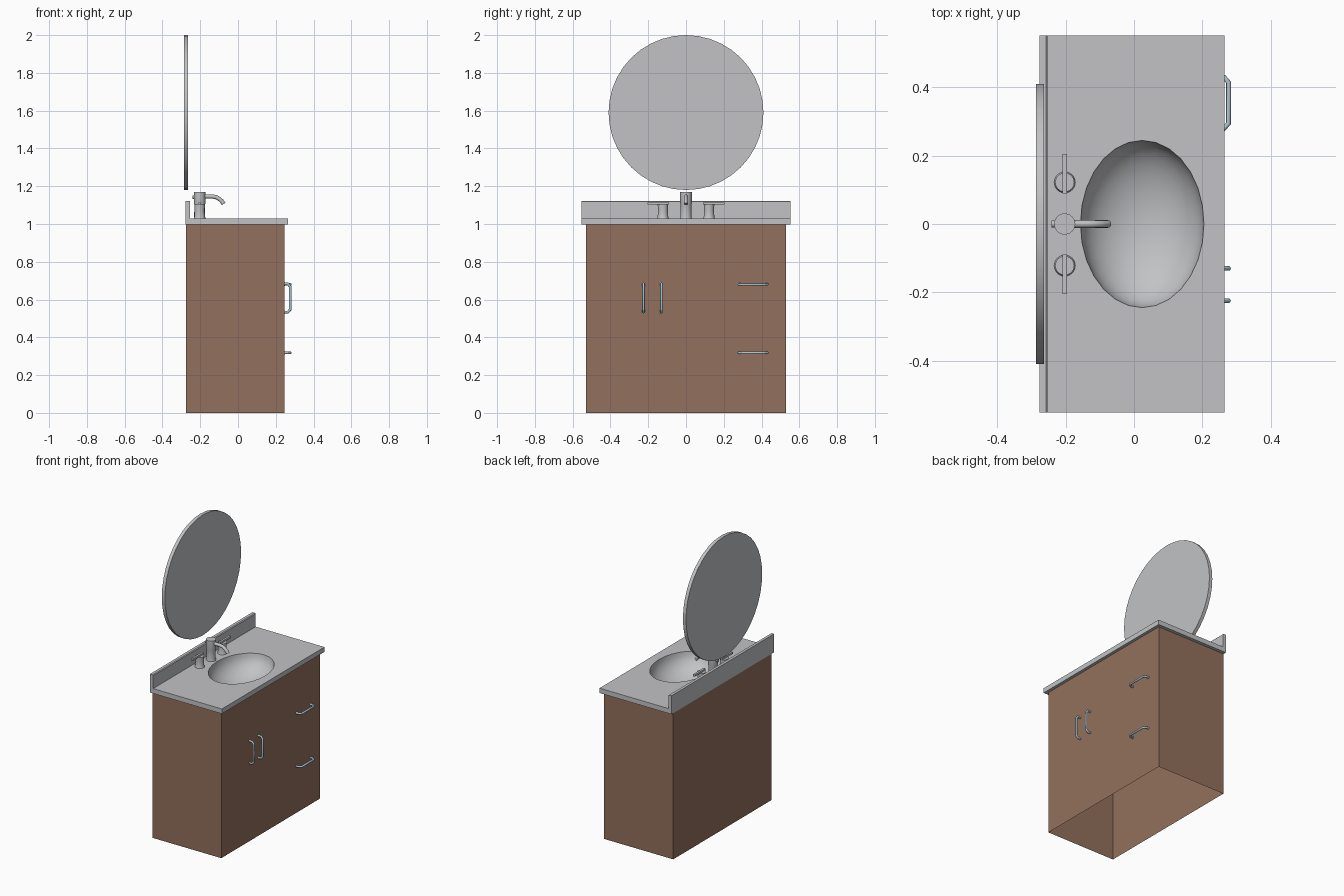
import bpy, bmesh, math
from mathutils import Vector

if "Cube" in bpy.data.objects:
    bpy.data.objects.remove(bpy.data.objects["Cube"])


def material(name, rgb):
    m = bpy.data.materials.new(name)
    m.diffuse_color = (*rgb, 1)
    m.use_nodes = True
    m.node_tree.nodes["Principled BSDF"].inputs["Base Color"].default_value = m.diffuse_color
    return m


GREY = material("light_grey", (0.54, 0.545, 0.56))
BROWN = material("brown_wood", (0.29, 0.163, 0.11))
STEEL = material("blue_steel", (0.42, 0.56, 0.62))


def finish(name, bm, mat, smooth=False):
    me = bpy.data.meshes.new(name)
    bm.to_mesh(me)
    bm.free()
    ob = bpy.data.objects.new(name, me)
    bpy.context.collection.objects.link(ob)
    me.materials.append(mat)
    if smooth:
        bpy.ops.object.select_all(action='DESELECT')
        ob.select_set(True)
        bpy.context.view_layer.objects.active = ob
        bpy.ops.object.shade_smooth_by_angle(angle=math.radians(35))
    return ob


def box_bm(lo, hi):
    bm = bmesh.new()
    bmesh.ops.create_cube(bm, size=1)
    for v in bm.verts:
        v.co = Vector([(a + b) / 2 + c * (b - a) for a, b, c in zip(lo, hi, v.co)])
    return bm


def lathe(name, x, y, profile, mat, n=24):
    """Closed turned shape about a vertical axis from (radius, z) points."""
    bm = bmesh.new()
    rings = [[bm.verts.new((x + r * math.cos(math.tau * i / n),
                            y + r * math.sin(math.tau * i / n), z)) for i in range(n)]
             for r, z in profile]
    for a, b in zip(rings, rings[1:]):
        for i in range(n):
            j = (i + 1) % n
            bm.faces.new((a[i], a[j], b[j], b[i]))
    bm.faces.new(rings[-1])
    bm.faces.new(rings[0][::-1])
    return finish(name, bm, mat, True)


def tube(name, points, radius, mat, n=12):
    """Round bar swept along a path with mitred corners."""
    pts = [Vector(p) for p in points]
    dirs = [(b - a).normalized() for a, b in zip(pts, pts[1:])]
    plane = Vector((0, 0, 0))
    for d in dirs[1:]:
        plane += dirs[0].cross(d)
    side = plane.normalized() if plane.length > 1e-6 else dirs[0].orthogonal().normalized()
    bm = bmesh.new()
    rings = []
    for k, p in enumerate(pts):
        a, b = dirs[max(k - 1, 0)], dirs[min(k, len(dirs) - 1)]
        t = (a + b).normalized()
        up = t.cross(side) / max(t.dot(a), 0.3)
        rings.append([bm.verts.new(p + radius * (side * math.cos(math.tau * i / n)
                                                 + up * math.sin(math.tau * i / n)))
                      for i in range(n)])
    for a, b in zip(rings, rings[1:]):
        for i in range(n):
            j = (i + 1) % n
            bm.faces.new((a[i], a[j], b[j], b[i]))
    bm.faces.new(rings[0])
    bm.faces.new(rings[-1])
    bmesh.ops.recalc_face_normals(bm, faces=bm.faces)
    return finish(name, bm, mat, True)


# Cabinet: thin-walled box, open underneath (the counter closes the top)
bm = box_bm((-0.275, -0.53, 0), (0.245, 0.53, 0.997))
bmesh.ops.delete(bm, geom=[f for f in bm.faces if abs(f.normal.z) > 0.9], context='FACES')
finish("cabinet", bm, BROWN)

# Countertop slab with an oval opening
TOP, LOW, DEPTH, N = 1.03, 0.997, 0.14, 28
CX, RX, RY = 0.024, 0.181, 0.245


def oval(bm, s, z):
    return [bm.verts.new((CX + s * RX * math.cos(math.tau * i / N),
                          s * RY * math.sin(math.tau * i / N), z)) for i in range(N)]


def loop_edges(bm, vs):
    return [bm.edges.new((vs[i], vs[(i + 1) % len(vs)])) for i in range(len(vs))]


bm = bmesh.new()
outlines = []
for z, s in ((TOP, 1), (LOW, 0.972)):
    rect = [bm.verts.new((x, y, z)) for x, y in
            ((-0.277, -0.552), (0.265, -0.552), (0.265, 0.552), (-0.277, 0.552))]
    edges = loop_edges(bm, rect) + loop_edges(bm, oval(bm, s, z))
    bmesh.ops.triangle_fill(bm, use_beauty=True, edges=edges, normal=(0, 0, 1))
    outlines.append(rect)
for f in bm.faces:
    f.normal_update()
    if (f.normal.z > 0) != (f.calc_center_median().z > 1.01):
        f.normal_flip()
t, b = outlines
for i in range(4):
    j = (i + 1) % 4
    bm.faces.new((b[i], b[j], t[j], t[i]))
finish("countertop", bm, GREY)

# Sink bowl
bm = bmesh.new()
STEPS = 8
rings = [oval(bm, math.cos(k / STEPS * math.pi / 2), TOP - DEPTH * math.sin(k / STEPS * math.pi / 2))
         for k in range(STEPS)]
pole = bm.verts.new((CX, 0, TOP - DEPTH))
for i in range(N):
    j = (i + 1) % N
    for a, b in zip(rings, rings[1:]):
        bm.faces.new((a[i], a[j], b[j], b[i]))
    bm.faces.new((rings[-1][i], rings[-1][j], pole))
finish("sink_bowl", bm, GREY, True)

# Backsplash with a slightly eased front top edge
bm = box_bm((-0.277, -0.552, TOP - 0.005), (-0.253, 0.552, 1.123))
edge = [e for e in bm.edges if all(v.co.x > -0.26 and v.co.z > 1.1 for v in e.verts)]
bmesh.ops.bevel(bm, geom=edge, offset=0.005, segments=1, affect='EDGES')
finish("backsplash", bm, GREY)

# Round mirror
bm = bmesh.new()
bmesh.ops.create_cone(bm, cap_ends=True, segments=40, radius1=0.41, radius2=0.41, depth=0.023)
for v in bm.verts:
    v.co = Vector((v.co.z - 0.2755, v.co.x, v.co.y + 1.59))
bmesh.ops.recalc_face_normals(bm, faces=bm.faces)
finish("mirror", bm, GREY, True)

# Faucet: body, spout, rear stub
FX = -0.203
lathe("faucet_body", FX, 0, [(0.031, TOP), (0.029, 1.04), (0.028, 1.1), (0.031, 1.112),
                             (0.031, 1.17)], GREY)
tube("spout", [(FX, 0, 1.146), (-0.135, 0, 1.146), (-0.115, 0, 1.142), (-0.098, 0, 1.132),
               (-0.085, 0, 1.12), (-0.076, 0, 1.106)], 0.011, GREY)
tube("faucet_stub", [(-0.242, 0, 1.142), (FX, 0, 1.142)], 0.01, GREY)

# Tap handles on both sides of the faucet
for s, label in ((-1, "left"), (1, "right")):
    y = s * 0.122
    lathe(label + "_tap_hub", FX, y, [(0.031, TOP), (0.028, 1.04), (0.026, 1.07),
                                      (0.028, 1.103)], GREY)
    ys = sorted((y - s * 0.032, y + s * 0.083))
    finish(label + "_tap_lever",
           box_bm((FX - 0.007, ys[0], 1.102), (FX + 0.007, ys[1], 1.115)), GREY)

# Pulls: two upright for the doors, two level for the drawers
PULL = [(0.244, -0.075), (0.264, -0.075), (0.277, -0.06),
        (0.277, 0.06), (0.264, 0.075), (0.244, 0.075)]
for name, y, z, upright in (("door_pull_1", -0.225, 0.608, True), ("door_pull_2", -0.13, 0.608, True),
                            ("upper_drawer_pull", 0.355, 0.68, False),
                            ("lower_drawer_pull", 0.355, 0.318, False)):
    place = lambda x, d: (x, y, z + d) if upright else (x, y + d, z)
    tube(name, [place(x, d) for x, d in PULL], 0.0068, STEEL)
    for k, d in enumerate((-0.075, 0.075)):
        tube(f"{name}_foot_{k + 1}", [place(0.244, d), place(0.25, d)], 0.009, STEEL)
